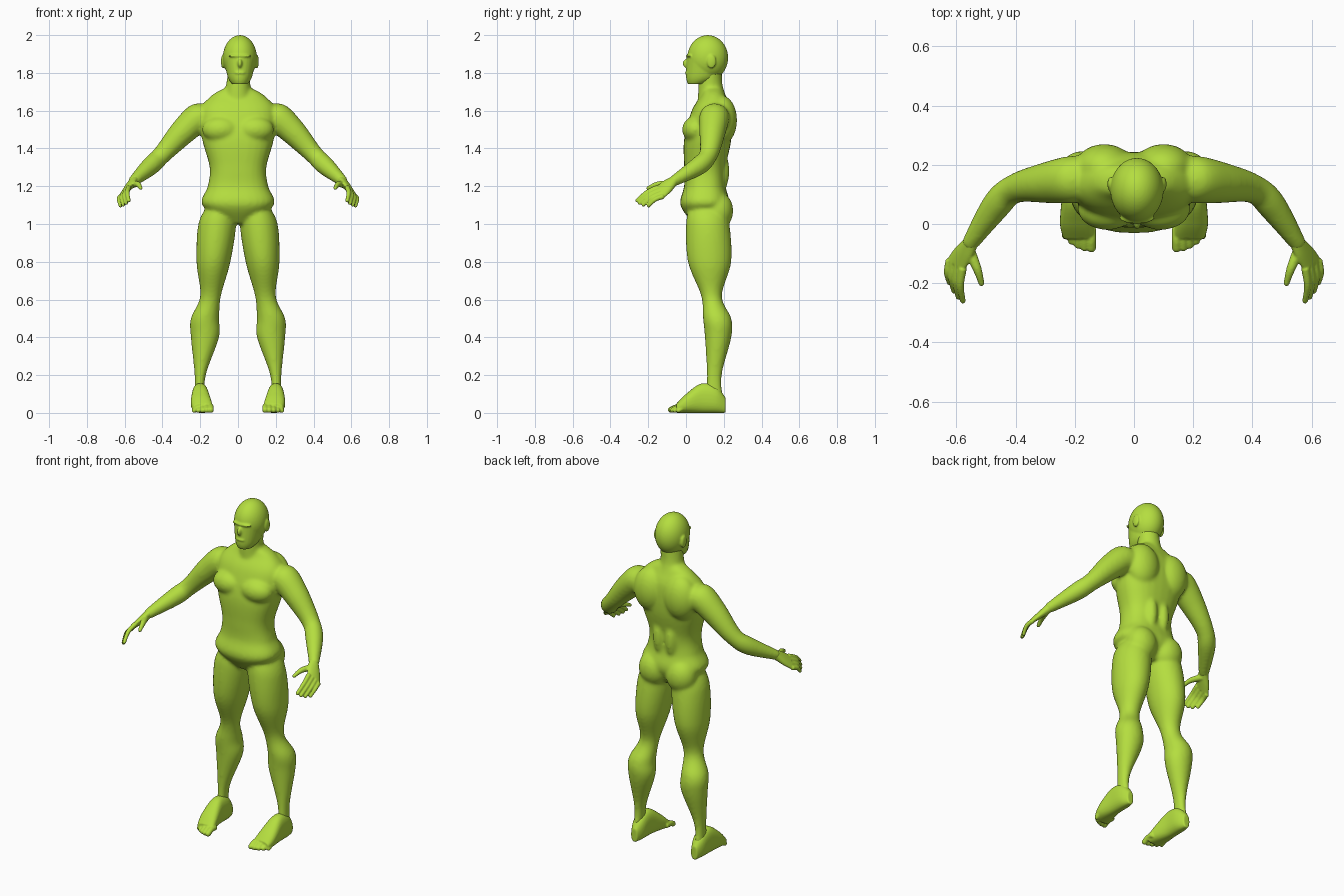
import bpy, bmesh, math
from mathutils import Vector, Matrix

cube = bpy.data.objects.get("Cube")
if cube:
    bpy.data.objects.remove(cube, do_unlink=True)

skin = bpy.data.materials.new("lime_green")
skin.use_nodes = True
LIME = (0.46, 0.73, 0.05, 1)
skin.diffuse_color = LIME
skin.node_tree.nodes["Principled BSDF"].inputs["Base Color"].default_value = LIME


def spline(a, b, c, d, t):
    """Smooth curve from b to c, with a and d as the neighbouring points."""
    start, end = (c - a) / 2, (d - b) / 2
    bend = 3 * (c - b) - 2 * start - end
    twist = 2 * (b - c) + start + end
    return b + (start + (bend + twist * t) * t) * t


def loft(bm, rings, power=2, sides=28, steps=6):
    """Smooth closed skin through rings of (centre, half axis, half axis)."""
    last = len(rings) - 1
    smooth = []
    for i in range(last):
        before, here, there, after = (rings[max(0, min(last, i + k))] for k in (-1, 0, 1, 2))
        for s in range(steps):
            smooth.append([spline(a, b, c, d, s / steps)
                           for a, b, c, d in zip(before, here, there, after)])
    smooth.append(rings[last])
    loops = []
    for centre, u, v in smooth:
        loop = []
        for k in range(sides):
            angle = math.tau * k / sides
            x, y = (math.copysign(abs(n) ** (2 / power), n)
                    for n in (math.cos(angle), math.sin(angle)))
            loop.append(bm.verts.new(centre + u * x + v * y))
        loops.append(loop)
    for low, high in zip(loops, loops[1:]):
        for k in range(sides):
            bm.faces.new((low[k - 1], low[k], high[k], high[k - 1]))
    bm.faces.new(loops[0])
    bm.faces.new(loops[-1])


def stack(bm, rows, power=2):
    """Loft level rings given as height, inner x, outer x, front y, back y."""
    rings = []
    for z, inner, outer, front, back in rows:
        rings.append((Vector(((inner + outer) / 2, (front + back) / 2, z)),
                      Vector(((outer - inner) / 2, 0, 0)),
                      Vector((0, (back - front) / 2, 0))))
    loft(bm, rings, power)


def ball(bm, location, size):
    place = Matrix.LocRotScale(Vector(location), None, Vector(size))
    bmesh.ops.create_icosphere(bm, subdivisions=4, radius=1, matrix=place)


def tube(bm, points):
    """Round limb through (x, y, z, radius) points, with a rounded tip."""
    centres = [Vector(p[:3]) for p in points]
    rings = []
    for i, (centre, point) in enumerate(zip(centres, points)):
        along = centres[min(i + 1, len(points) - 1)] - centres[max(i - 1, 0)]
        u = along.cross(Vector((1, 2, 3))).normalized()
        v = along.normalized().cross(u)
        rings.append((centre, u * point[3], v * point[3]))
    loft(bm, rings)
    ball(bm, centres[-1], [points[-1][3]] * 3)


def mirror(bm):
    """Add a copy of everything on the other side."""
    copy = bmesh.ops.duplicate(bm, geom=bm.verts[:] + bm.edges[:] + bm.faces[:])
    for item in copy["geom"]:
        if isinstance(item, bmesh.types.BMVert):
            item.co.x = -item.co.x


def finish(name, bm, voxel, passes, side=1):
    """Fuse the overlapping pieces into one smooth skin."""
    for v in bm.verts:
        v.co.x *= side
    bmesh.ops.recalc_face_normals(bm, faces=bm.faces[:])
    mesh = bpy.data.meshes.new(name)
    bm.to_mesh(mesh)
    bm.free()
    mesh.materials.append(skin)
    obj = bpy.data.objects.new(name, mesh)
    bpy.context.scene.collection.objects.link(obj)
    fuse = obj.modifiers.new("fuse", 'REMESH')
    fuse.mode = 'VOXEL'
    fuse.voxel_size = voxel
    fuse.use_smooth_shade = True
    soften = obj.modifiers.new("soften", 'SMOOTH')
    soften.factor = 0.5
    soften.iterations = passes


# Body: one leg, one arm and the paired muscles, then mirrored
body = bmesh.new()
stack(body, [(1.1, .03, .16, .02, .2), (1, .01, .21, 0, .23), (.8, .04, .22, .01, .24),
             (.62, .09, .2, .08, .19), (.5, .1, .25, .09, .24), (.4, .1, .25, .1, .24),
             (.2, .17, .23, .11, .19), (.05, .18, .23, .1, .2)])
tube(body, [(.14, .16, 1.56, .07), (.21, .15, 1.56, .08), (.29, .14, 1.49, .07),
            (.4, .12, 1.37, .05), (.46, .07, 1.31, .05), (.55, -.06, 1.23, .03)])
chest, shoulder_blade = (.09, .05, 1.5), (.1, .19, 1.55)
buttock, lower_back = (.09, .17, 1.07), (.04, .14, 1.28)
ball(body, chest, (.1, .07, .07))
ball(body, shoulder_blade, (.1, .08, .13))
ball(body, buttock, (.09, .08, .1))
ball(body, lower_back, (.05, .09, .15))
mirror(body)

# Torso and neck join the two sides
stack(body, [(z, -half, half, front, back) for z, half, front, back in (
    (1, .05, .04, .18), (1.1, .19, -.03, .23), (1.2, .16, -.01, .21), (1.3, .15, -.01, .21),
    (1.45, .19, -.01, .24), (1.6, .2, .03, .24), (1.68, .14, .08, .21),
    (1.72, .07, .09, .19))], power=2.4)
tube(body, [(0, .15, 1.6, .09), (0, .13, 1.72, .066), (.01, .13, 1.82, .06)])
finish("body", body, voxel=.009, passes=10)

# Head: skull and jaw with brow, nose, mouth and ears
MID = .01
head = bmesh.new()
ball(head, (MID, .115, 1.88), (.09, .108, .12))
stack(head, [(z, MID - half, MID + half, front, back) for z, half, front, back in (
    (1.74, .04, .01, .1), (1.78, .065, 0, .17), (1.88, .085, .005, .2))])
brow, nose, mouth = (MID, .02, 1.89), (MID, .005, 1.85), (MID, .01, 1.8)
ball(head, brow, (.06, .02, .01))
ball(head, nose, (.013, .022, .025))
ball(head, mouth, (.03, .015, .01))
for side in (-1, 1):
    ear = (MID + side * .09, .135, 1.86)
    ball(head, ear, (.01, .024, .037))
finish("head", head, voxel=.005, passes=5)

for side, label in ((1, "left"), (-1, "right")):
    # Hand: flat palm, four curled fingers and a thumb
    hand = bmesh.new()
    wrist, knuckles = Vector((.55, -.06, 1.23)), Vector((.6, -.135, 1.17))
    width = Vector((-.022, -.014, .024))
    flat = (knuckles - wrist).cross(width).normalized()
    loft(hand, [(wrist.lerp(knuckles, t), width * wide, flat * thick) for t, wide, thick in (
        (-.3, .7, .025), (0, .8, .024), (.5, 1.2, .02), (1, 1.3, .014))])
    reach, curl = Vector((0, -.11, -.07)), Vector((.008, -.004, .008))
    for i in range(4):
        base = knuckles + width * (1 - i * 2 / 3)
        finger = reach * (1 - i * i / 30)
        tube(hand, [(*base, .014), (*(base + finger / 2 + curl), .012), (*(base + finger), .01)])
    tube(hand, [(.56, -.08, 1.21, .02), (.53, -.15, 1.21, .015), (.515, -.2, 1.19, .01)])
    finish(label + "_hand", hand, voxel=.004, passes=4, side=side)

    # Foot: flat-soled loft from heel to ball, then five toes
    foot = bmesh.new()
    loft(foot, [(Vector((x, y, top / 2)), Vector((half, 0, 0)), Vector((0, 0, top / 2)))
                for y, x, half, top in (
        (.21, .2, .02, .08), (.16, .2, .04, .14), (.08, .2, .045, .155),
        (0, .195, .055, .1), (-.05, .185, .053, .05))], power=2.4)
    for i in range(5):
        x, tip, radius = .144 + .022 * i, i * i / 400 - .08, .016 - i / 1000
        tube(foot, [(x, -.01, .03, radius), (x, tip + .03, .03, radius), (x, tip, radius, radius)])
    finish(label + "_foot", foot, voxel=.0045, passes=4, side=side)
